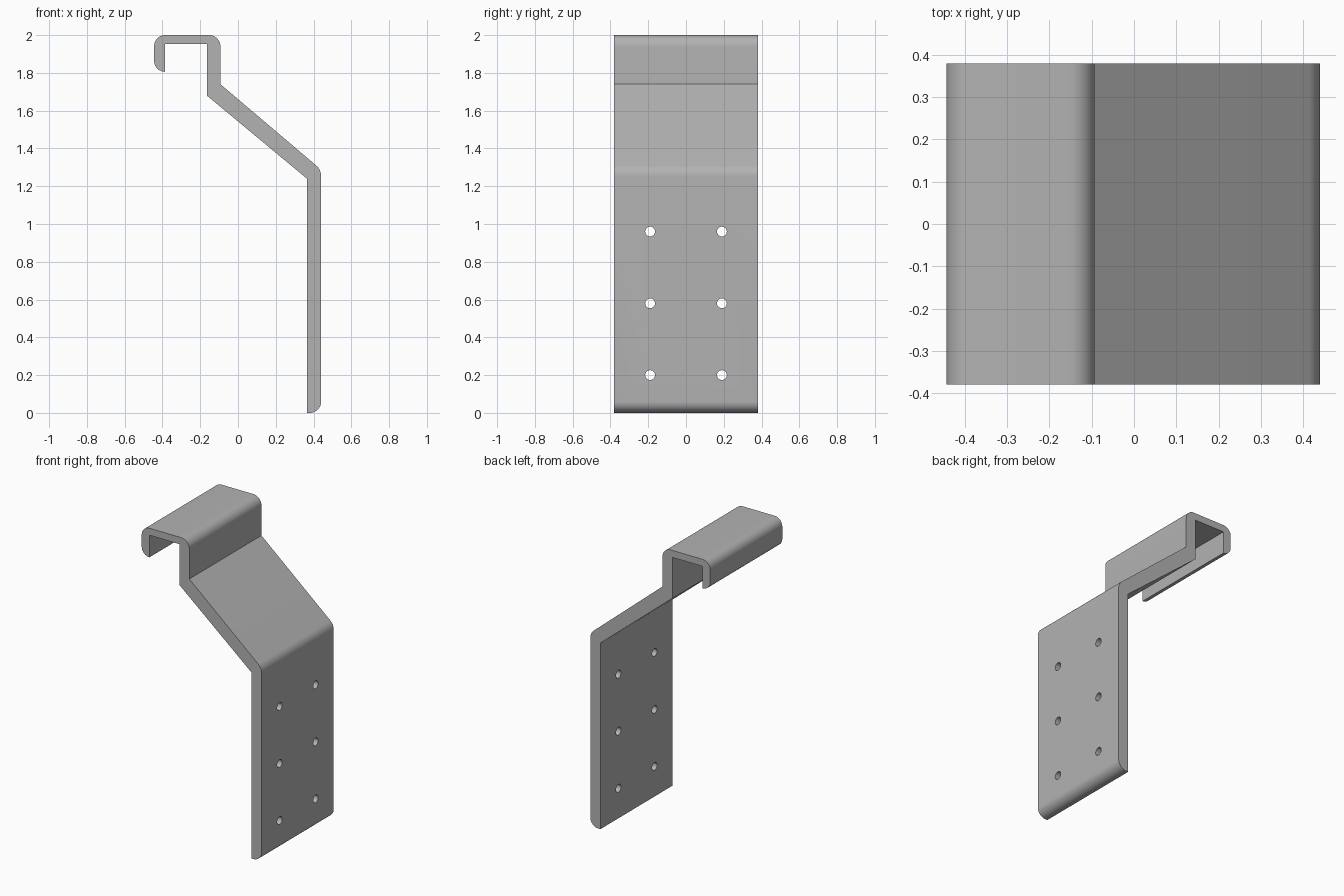
import bpy
import bmesh
from math import pi, radians
from mathutils import Matrix, Vector

cube = bpy.data.objects.get("Cube")
if cube:
    bpy.data.objects.remove(cube, do_unlink=True)

HALF_WIDTH = 0.38
STEPS = 10

# Bent strip outline: x, z, corner radius
OUTLINE = [
    (-0.387, 1.806, 0), (-0.387, 1.953, 0), (-0.165, 1.953, 0), (-0.165, 1.68, 0),
    (0.365, 1.24, 0), (0.365, 0, 0), (0.44, 0, 0.06), (0.44, 1.288, 0.075),
    (-0.093, 1.74, 0), (-0.093, 2, 0.06), (-0.444, 2, 0.057), (-0.444, 1.806, 0.056),
]


def rounded(outline):
    """Replace each corner that has a radius with a circular arc."""
    points = []
    for i, (x, z, radius) in enumerate(outline):
        corner = Vector((x, z))
        if not radius:
            points.append(corner)
            continue
        before = (Vector(outline[i - 1][:2]) - corner).normalized()
        after = (Vector(outline[(i + 1) % len(outline)][:2]) - corner).normalized()
        half = before.angle(after) / 2
        centre = corner + (before + after).normalized() * radius / Vector((1, 0)).dot(
            Matrix.Rotation(half - pi / 2, 2) @ Vector((1, 0)))
        foot = (corner - centre).dot(before)
        start = corner + before * (before.dot(centre - corner)) - centre
        end = corner + after * (after.dot(centre - corner)) - centre
        sweep = start.angle_signed(end)
        for k in range(STEPS + 1):
            # angle_signed is clockwise-positive, rotation is the reverse
            points.append(centre + Matrix.Rotation(-sweep * k / STEPS, 2) @ start)
    return points


def mesh_object(name, bm):
    bmesh.ops.recalc_face_normals(bm, faces=bm.faces)
    mesh = bpy.data.meshes.new(name)
    bm.to_mesh(mesh)
    bm.free()
    obj = bpy.data.objects.new(name, mesh)
    bpy.context.collection.objects.link(obj)
    return obj


# Steel material
steel = bpy.data.materials.new("grey steel")
steel.use_nodes = True
grey = (0.45, 0.45, 0.45, 1)
steel.diffuse_color = grey
steel.node_tree.nodes["Principled BSDF"].inputs["Base Color"].default_value = grey

# Bracket: outline extruded across the width
bm = bmesh.new()
side = bm.faces.new([bm.verts.new((p.x, -HALF_WIDTH, p.y)) for p in rounded(OUTLINE)])
swept = bmesh.ops.extrude_face_region(bm, geom=[side], use_keep_orig=True)
bmesh.ops.translate(bm, vec=(0, 2 * HALF_WIDTH, 0),
                    verts=[v for v in swept["geom"] if isinstance(v, bmesh.types.BMVert)])
bracket = mesh_object("hook_bracket", bm)
bracket.data.materials.append(steel)

# Screw hole cutters: two columns of three
bm = bmesh.new()
for y in (-0.19, 0.19):
    for z in (0.2, 0.58, 0.96):
        bmesh.ops.create_cone(
            bm, cap_ends=True, segments=24, radius1=0.026, radius2=0.026, depth=0.3,
            matrix=Matrix.Translation((0.4, y, z)) @ Matrix.Rotation(pi / 2, 4, "Y"))
cutter = mesh_object("screw_hole_cutter", bm)
cutter.data.materials.append(steel)

# Cut the holes, then drop the cutter
holes = bracket.modifiers.new("screw_holes", "BOOLEAN")
holes.operation = "DIFFERENCE"
holes.solver = "EXACT"
holes.object = cutter
bpy.ops.object.select_all(action="DESELECT")
bracket.select_set(True)
bpy.context.view_layer.objects.active = bracket
bpy.ops.object.modifier_apply(modifier=holes.name)
bpy.data.objects.remove(cutter, do_unlink=True)

# Smooth bends, crisp edges
bpy.ops.object.shade_smooth_by_angle(angle=radians(30))
